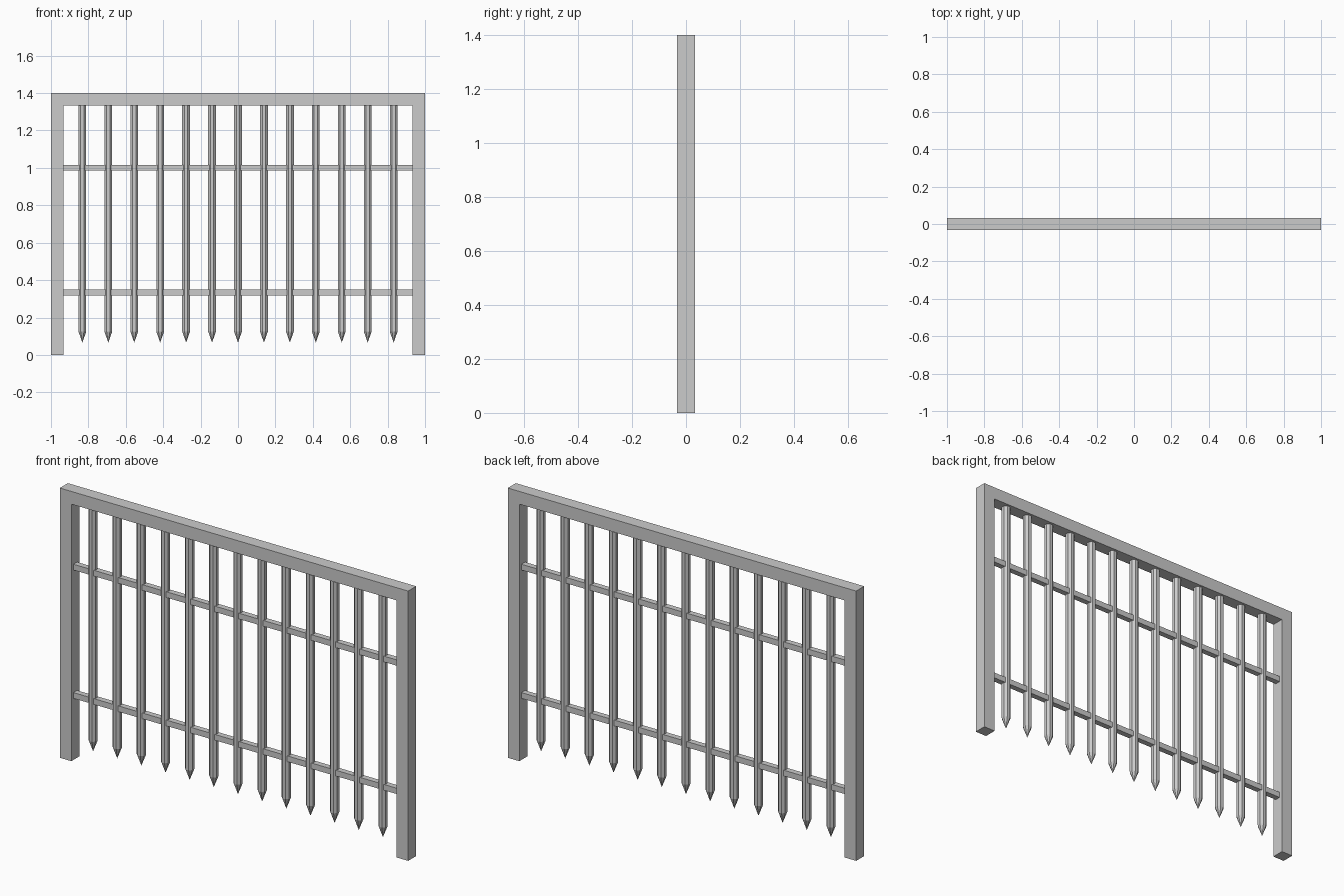
import bpy, bmesh
from math import pi
from mathutils import Matrix

if "Cube" in bpy.data.objects:
    bpy.data.objects.remove(bpy.data.objects["Cube"])

W, H, T = 1.0, 1.4, 0.066   # half width, height, frame thickness


def finish(bm, name):
    bmesh.ops.recalc_face_normals(bm, faces=bm.faces)
    mesh = bpy.data.meshes.new(name)
    bm.to_mesh(mesh)
    bm.free()
    obj = bpy.data.objects.new(name, mesh)
    bpy.context.collection.objects.link(obj)
    return obj


def box(name, size, centre):
    bm = bmesh.new()
    bmesh.ops.create_cube(bm, size=1)
    bmesh.ops.scale(bm, vec=size, verts=bm.verts)
    bmesh.ops.translate(bm, vec=centre, verts=bm.verts)
    return finish(bm, name)


# Outer frame: one arch-shaped profile extruded front to back
outline = [(-W, 0), (-W + T, 0), (-W + T, H - T), (W - T, H - T),
           (W - T, 0), (W, 0), (W, H), (-W, H)]
bm = bmesh.new()
face = bm.faces.new([bm.verts.new((x, -T / 2, z)) for x, z in outline])
ext = bmesh.ops.extrude_face_region(bm, geom=[face], use_keep_orig=True)
bmesh.ops.translate(bm, vec=(0, T, 0),
                    verts=[v for v in ext["geom"] if isinstance(v, bmesh.types.BMVert)])
finish(bm, "outer_frame")

# Horizontal rails
for name, z in (("lower_rail", 0.334), ("upper_rail", 1.0)):
    box(name, (2 * (W - T), 0.03, 0.03), (0, 0, z))

# Pointed vertical bars: low-poly cylinder with a cone tip
R, TOP, SHOULDER, TIP = 0.0225, H - T, 0.125, 0.066
for i in range(13):
    bm = bmesh.new()
    length = TOP - SHOULDER
    ring = bmesh.ops.create_circle(bm, cap_ends=False, segments=8, radius=R,
                                   matrix=Matrix.Translation((0, 0, TOP)) @ Matrix.Rotation(pi / 8, 4, 'Z'))
    top = bm.faces.new(ring["verts"])
    ext = bmesh.ops.extrude_edge_only(bm, edges=list(top.edges))
    low = [v for v in ext["geom"] if isinstance(v, bmesh.types.BMVert)]
    bmesh.ops.translate(bm, vec=(0, 0, -length), verts=low)
    # Tip
    rim = [e for e in bm.edges if all(v in low for v in e.verts)]
    ext = bmesh.ops.extrude_edge_only(bm, edges=rim)
    end = [v for v in ext["geom"] if isinstance(v, bmesh.types.BMVert)]
    for v in end:
        v.co = (0, 0, TIP)
    bmesh.ops.remove_doubles(bm, verts=end, dist=0.0001)
    finish(bm, f"pointed_bar_{i + 1}").location.x = (i - 6) * 0.1387
